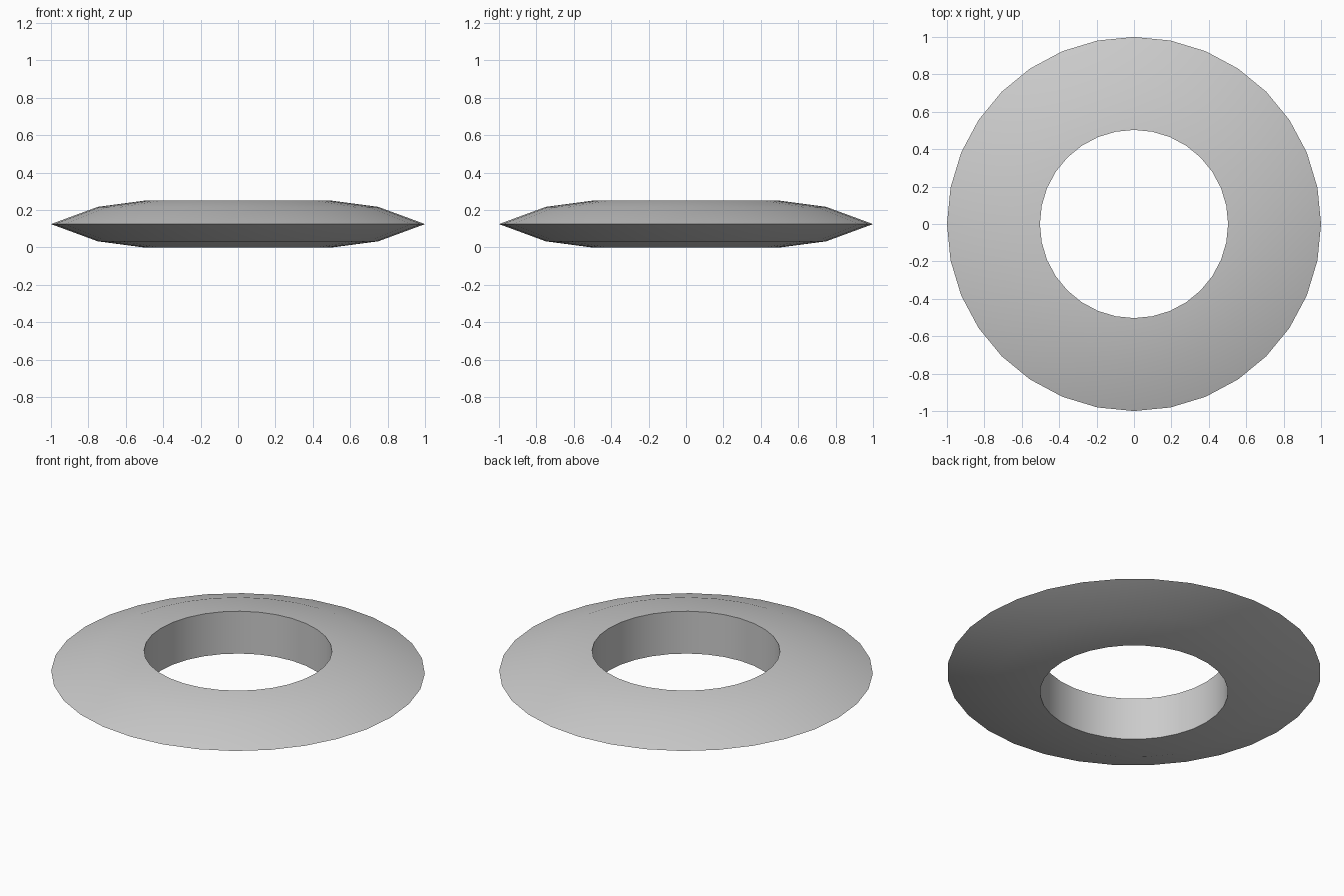
import bpy, bmesh, math

if "Cube" in bpy.data.objects:
    bpy.data.objects.remove(bpy.data.objects["Cube"])

SIDES = 32
# closed cross-section of the ring: (radius, height)
PROFILE = [(0.503, 0.0), (0.75, 0.033), (1.0, 0.125), (0.75, 0.217), (0.503, 0.25)]

# lathe the cross-section around z
bm = bmesh.new()
rings = []
for i in range(SIDES):
    a = 2 * math.pi * i / SIDES
    rings.append([bm.verts.new((r * math.cos(a), r * math.sin(a), z)) for r, z in PROFILE])
n = len(PROFILE)
for i in range(SIDES):
    a, b = rings[i], rings[(i + 1) % SIDES]
    for j in range(n):
        k = (j + 1) % n
        bm.faces.new((a[j], b[j], b[k], a[k]))
bmesh.ops.recalc_face_normals(bm, faces=bm.faces)

mesh = bpy.data.meshes.new("throwing_ring")
bm.to_mesh(mesh)
bm.free()
ring = bpy.data.objects.new("throwing_ring", mesh)
bpy.context.collection.objects.link(ring)

# smooth outer surface, sharp edges at the hole
bpy.context.view_layer.objects.active = ring
ring.select_set(True)
bpy.ops.object.shade_smooth_by_angle(angle=math.radians(60))
